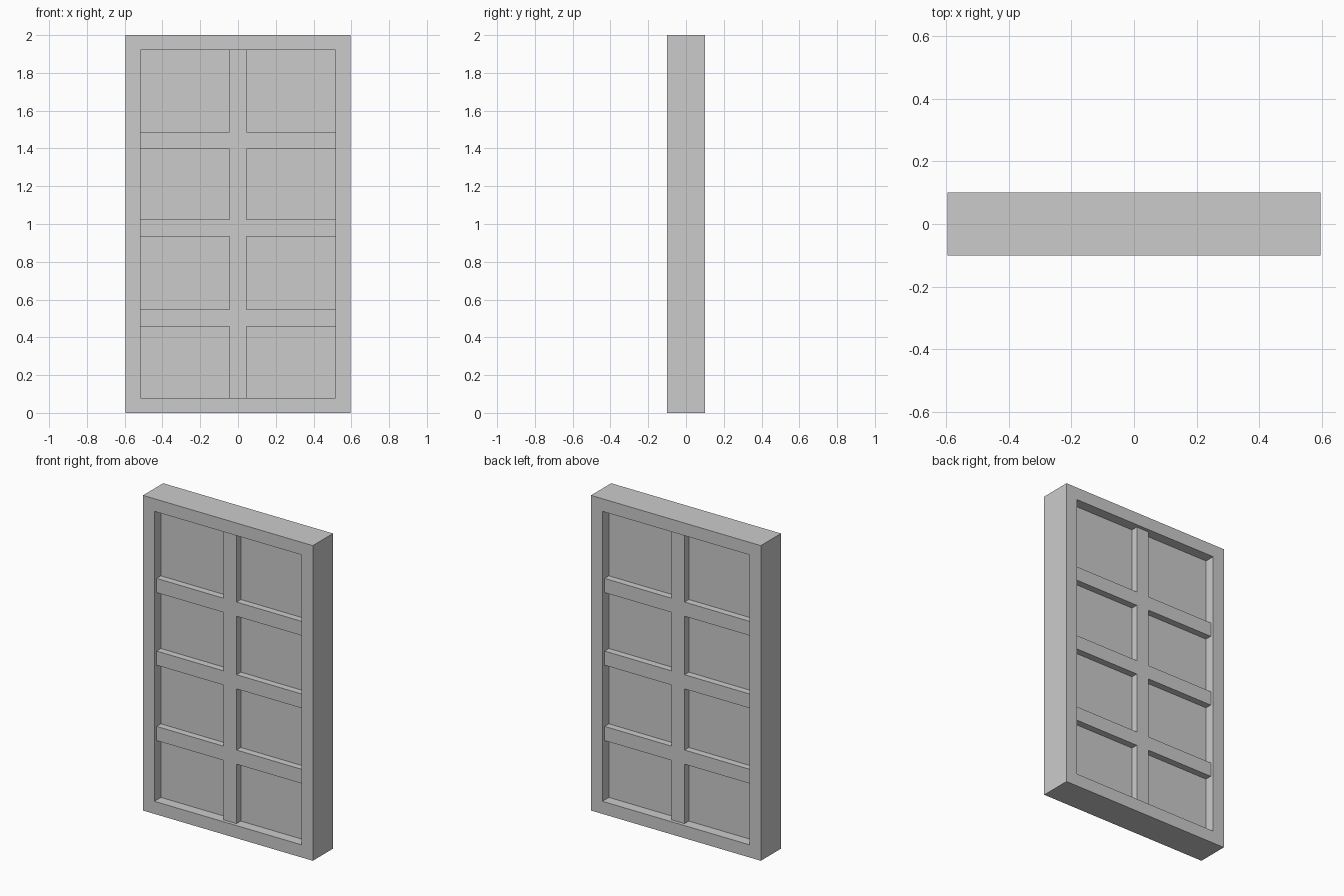
import bpy, bmesh

if "Cube" in bpy.data.objects:
    bpy.data.objects.remove(bpy.data.objects["Cube"])

HALF_W, HEIGHT = 0.596, 2.0
IN_W, IN_LOW, IN_HIGH = 0.516, 0.08, 1.92
BAR = 0.045


def lattice(name, xs, zs, half_depth, filled):
    """Slab on an x/z grid, keeping only the cells for which filled(i, j) is true."""
    bm = bmesh.new()
    grid = [[bm.verts.new((x, -half_depth, z)) for z in zs] for x in xs]
    for i in range(len(xs) - 1):
        for j in range(len(zs) - 1):
            if filled(i, j):
                bm.faces.new((grid[i][j], grid[i + 1][j],
                              grid[i + 1][j + 1], grid[i][j + 1]))
    # pull the front sheet back into a solid
    ext = bmesh.ops.extrude_face_region(bm, geom=bm.faces[:], use_keep_orig=True)
    moved = [g for g in ext["geom"] if isinstance(g, bmesh.types.BMVert)]
    bmesh.ops.translate(bm, verts=moved, vec=(0, 2 * half_depth, 0))
    bmesh.ops.delete(bm, geom=[v for v in bm.verts if not v.link_faces], context='VERTS')
    bmesh.ops.recalc_face_normals(bm, faces=bm.faces[:])
    mesh = bpy.data.meshes.new(name)
    bm.to_mesh(mesh)
    bm.free()
    obj = bpy.data.objects.new(name, mesh)
    bpy.context.collection.objects.link(obj)
    return obj


# outer frame: ring around the opening
lattice("window_frame", [-HALF_W, -IN_W, IN_W, HALF_W], [0, IN_LOW, IN_HIGH, HEIGHT],
        0.101, lambda i, j: (i, j) != (1, 1))

# glazing bars: one upright and three rails, set slightly behind the frame face
bar_z = [IN_LOW]
for centre in (0.502, 0.98, 1.441):
    bar_z += [centre - BAR, centre + BAR]
bar_z.append(IN_HIGH)
lattice("glazing_bars", [-IN_W, -BAR, BAR, IN_W], bar_z,
        0.079, lambda i, j: i == 1 or j % 2 == 1)

# pane filling the opening, recessed behind the bars on both sides
lattice("pane", [-IN_W, IN_W], [IN_LOW, IN_HIGH], 0.036, lambda i, j: True)
